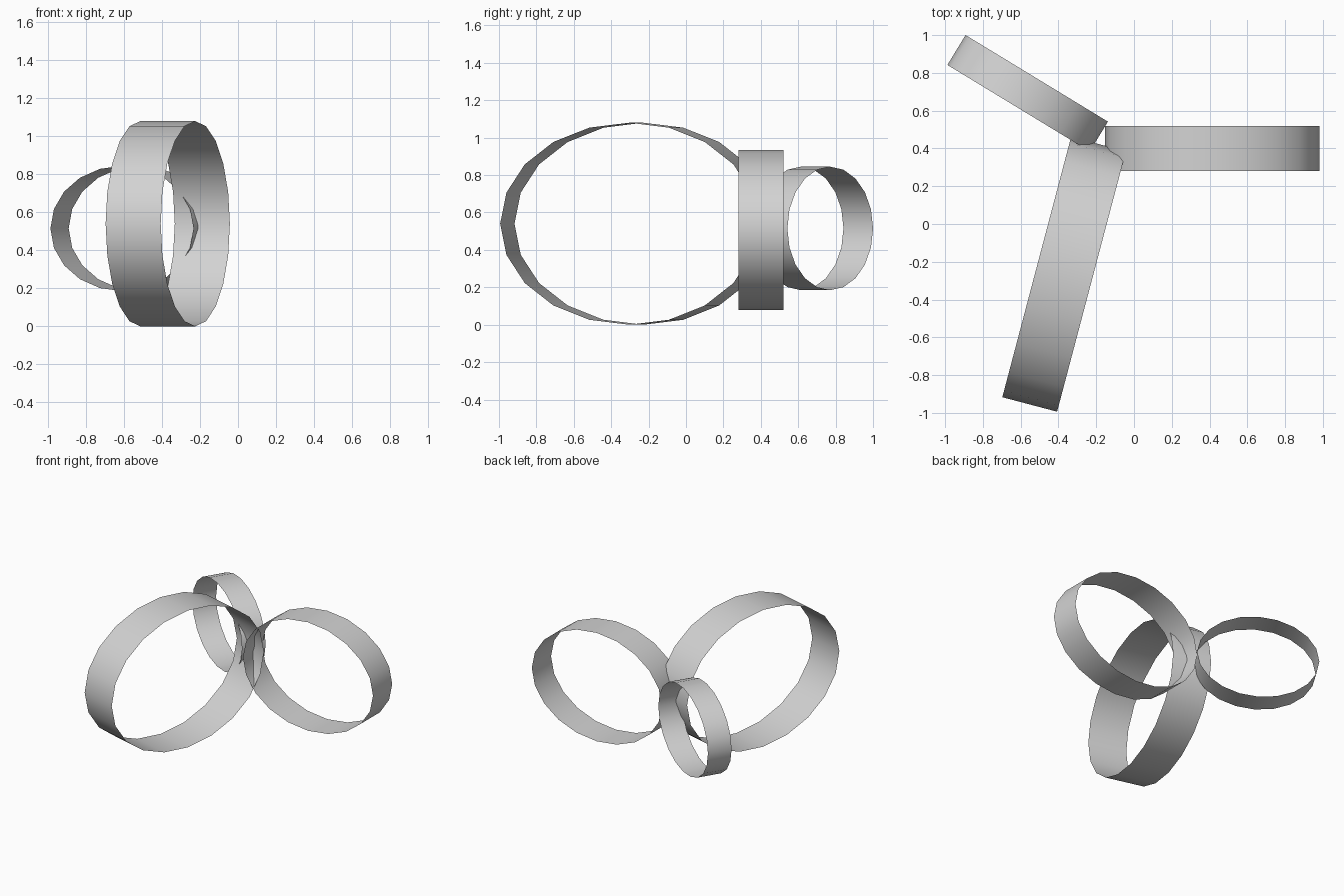
import bpy
import math

# Remove the default cube only
cube = bpy.data.objects.get("Cube")
if cube:
    bpy.data.objects.remove(cube, do_unlink=True)

# Single flat grey
grey = bpy.data.materials.new("light_grey")
grey.use_nodes = True
colour = (0.65, 0.65, 0.65, 1.0)
grey.diffuse_color = colour
bsdf = next(n for n in grey.node_tree.nodes if n.type == 'BSDF_PRINCIPLED')
bsdf.inputs["Base Color"].default_value = colour


def oval_band(name, centre, half_length, half_height, width, heading):
    """Open, paper-thin oval band standing upright, its long axis turned to heading."""
    bpy.ops.mesh.primitive_cylinder_add(
        vertices=20, radius=1, depth=2, end_fill_type='NOTHING',
        location=centre, rotation=(math.pi / 2, 0, math.radians(heading)))
    band = bpy.context.object
    band.name = name
    band.scale = (half_length, half_height, width / 2)
    bpy.ops.object.transform_apply(location=False, rotation=True, scale=True)
    bpy.ops.object.shade_smooth()
    band.data.materials.append(grey)
    return band


# Three bands of falling size, meeting near one point
oval_band("large_band", (-0.37, -0.266, 0.54), 0.713, 0.54, 0.30, 75.2)
oval_band("medium_band", (0.415, 0.40, 0.507), 0.568, 0.428, 0.24, 0)
oval_band("small_band", (-0.563, 0.692, 0.515), 0.441, 0.33, 0.185, -31.3)
